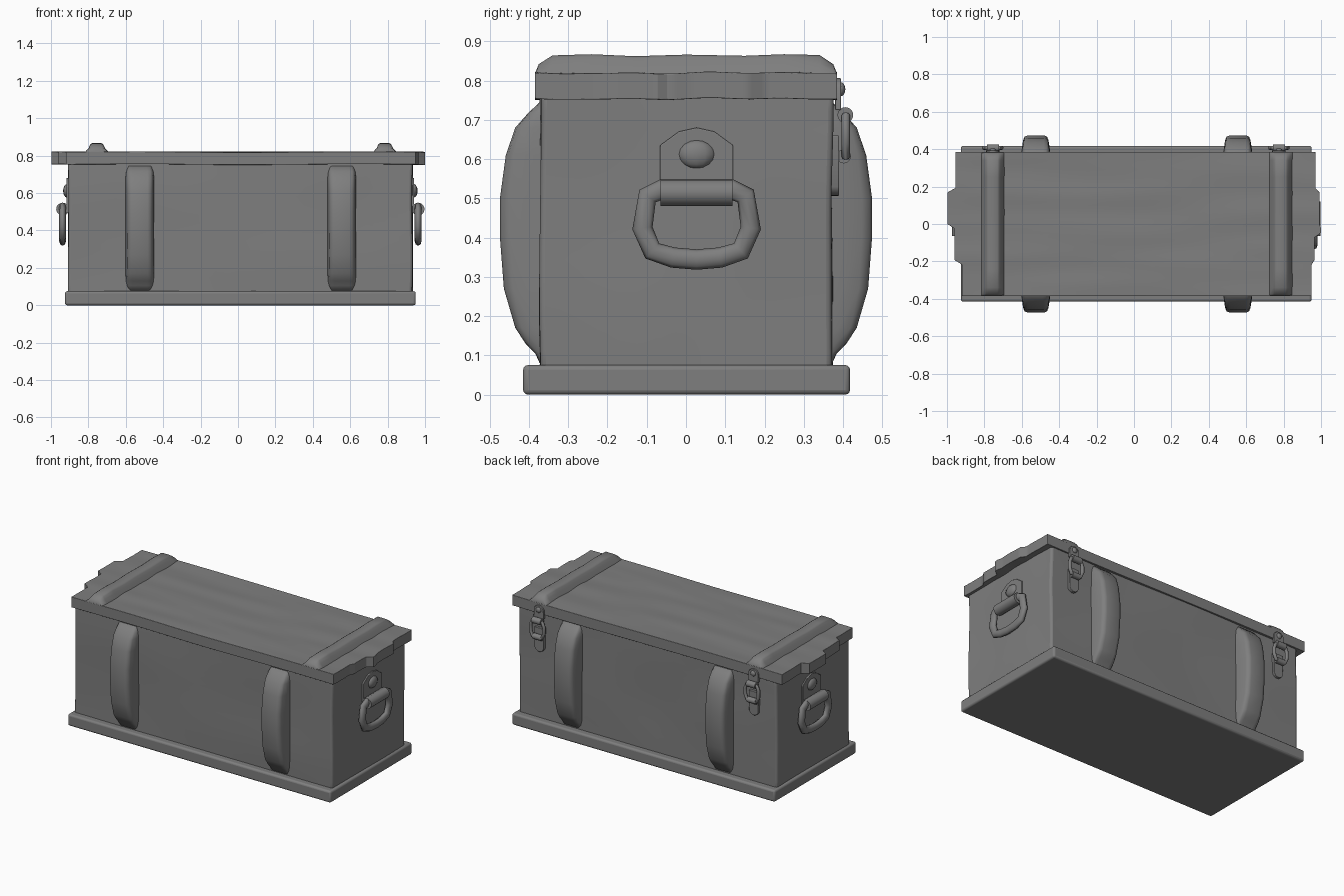
import bpy, bmesh, math
from mathutils import Vector, noise

if "Cube" in bpy.data.objects:
    bpy.data.objects.remove(bpy.data.objects["Cube"], do_unlink=True)

GREY = (0.21, 0.21, 0.21, 1)
mat = bpy.data.materials.new("plain grey")
mat.use_nodes = True
mat.diffuse_color = GREY
mat.node_tree.nodes["Principled BSDF"].inputs["Base Color"].default_value = GREY


def finish(ob, bevel=0, angle=40):
    """Give an object its material, soft edges and smooth shading."""
    ob.data.materials.clear()
    ob.data.materials.append(mat)
    if bevel:
        mod = ob.modifiers.new("soft edges", "BEVEL")
        mod.width, mod.segments = bevel, 3
        mod.limit_method, mod.angle_limit = "ANGLE", math.radians(50)
    bpy.ops.object.select_all(action="DESELECT")
    ob.select_set(True)
    bpy.context.view_layer.objects.active = ob
    bpy.ops.object.shade_smooth_by_angle(angle=math.radians(angle))
    return ob


def from_bmesh(name, bm, bevel=0, angle=40):
    bmesh.ops.recalc_face_normals(bm, faces=bm.faces)
    me = bpy.data.meshes.new(name)
    bm.to_mesh(me)
    bm.free()
    ob = bpy.data.objects.new(name, me)
    bpy.context.collection.objects.link(ob)
    return finish(ob, bevel, angle)


def box(name, lo, hi, bevel=0, cuts=0, warp=None):
    lo, hi = Vector(lo), Vector(hi)
    bm = bmesh.new()
    bmesh.ops.create_cube(bm, size=1)
    if cuts:
        bmesh.ops.subdivide_edges(bm, edges=bm.edges[:], cuts=cuts, use_grid_fill=True)
    for v in bm.verts:
        v.co = (lo + hi) / 2 + v.co * (hi - lo)
    if warp:
        for v in bm.verts:
            v.co = warp(v.co.copy())
    return from_bmesh(name, bm, bevel, 60)


def loft(name, rings, angle=50):
    """Skin a row of closed sections and cap both ends."""
    bm = bmesh.new()
    rows = [[bm.verts.new(p) for p in ring] for ring in rings]
    n = len(rows[0])
    for a, b in zip(rows, rows[1:]):
        for i in range(n):
            j = (i + 1) % n
            bm.faces.new((a[i], a[j], b[j], b[i]))
    bm.faces.new(rows[0])
    bm.faces.new(rows[-1])
    return from_bmesh(name, bm, 0, angle)


def plate(name, pts, place, depth, bevel=0.003):
    """Extrude a flat outline; place maps (u, v, w) to space."""
    bm = bmesh.new()
    rows = [[bm.verts.new(place(u, v, w)) for u, v in pts] for w in (0, depth)]
    for i in range(len(pts)):
        j = (i + 1) % len(pts)
        bm.faces.new((rows[0][i], rows[0][j], rows[1][j], rows[1][i]))
    for r in rows:
        bm.faces.new(r)
    return from_bmesh(name, bm, bevel)


def cylinder(name, loc, radius, length, axis):
    rot = {"X": (0, math.pi / 2, 0), "Y": (math.pi / 2, 0, 0)}[axis]
    bpy.ops.mesh.primitive_cylinder_add(vertices=20, radius=radius, depth=length,
                                        location=loc, rotation=rot)
    ob = bpy.context.object
    ob.name = name
    return finish(ob)


def stud(name, loc, scale):
    bpy.ops.mesh.primitive_uv_sphere_add(segments=12, ring_count=8, radius=1,
                                         location=loc, scale=scale)
    ob = bpy.context.object
    ob.name = name
    return finish(ob)


def rod_loop(name, pts, radius, loc, scale=(1, 1, 1)):
    cu = bpy.data.curves.new(name, "CURVE")
    cu.dimensions = "3D"
    cu.bevel_depth, cu.bevel_resolution = radius, 2
    sp = cu.splines.new("POLY")
    sp.points.add(len(pts) - 1)
    for p, co in zip(sp.points, pts):
        p.co = (*co, 1)
    sp.use_cyclic_u = True
    ob = bpy.data.objects.new(name, cu)
    bpy.context.collection.objects.link(ob)
    ob.location, ob.scale = loc, scale
    bpy.ops.object.select_all(action="DESELECT")
    ob.select_set(True)
    bpy.context.view_layer.objects.active = ob
    bpy.ops.object.convert(target="MESH")
    return finish(bpy.context.object, 0, 60)


# Worn wood: soft waves on the body, uneven plank ends on the lid
def worn(p):
    d = noise.noise_vector(Vector((p.x * 2, p.y * 3, p.z * 3)))
    return p + Vector((d.x * 0.006, d.y * 0.006, 0))


PLANKS = {-1: (0.92, 0.96, 0.998, 0.955), 1: (0.95, 0.965, 0.992, 0.97)}


def ragged(p):
    side = 1 if p.x > 0 else -1
    row = min(3, max(0, int((p.y + 0.4) / 0.195)))
    end = PLANKS[side][row]
    if side > 0 and -0.07 < p.y < 0.0:
        end = 1.0
    over = abs(p.x) - 0.85
    if over > 0:
        p.x = side * (0.85 + over * (end - 0.85) / 0.15)
    p.z += 0.005 * noise.noise(Vector((p.x * 1.5, p.y * 9, 2)))
    return p


# Box
box("base_board", (-0.925, -0.415, 0), (0.95, 0.418, 0.075), 0.012)
box("body", (-0.908, -0.371, 0.06), (0.932, 0.373, 0.77), 0.014, 14, worn)
box("lid", (-1, -0.385, 0.753), (1, 0.385, 0.82), 0.014, 31, ragged)

# Lid battens: tapered ridges running front to back
for side, cx in (("right", -0.755), ("left", 0.785)):
    rings = []
    for y, h in ((-0.384, 0.0), (-0.375, 0.022), (-0.34, 0.044), (-0.24, 0.047),
                 (-0.13, 0.042), (0, 0.046), (0.15, 0.043), (0.25, 0.047),
                 (0.34, 0.045), (0.375, 0.022), (0.384, 0.0)):
        outline = ((-0.065, -0.012), (-0.06, 0.002), (-0.043, 0.012 + 0.2 * h),
                   (-0.035, 0.85 * h), (-0.025, h))
        half = [(x, min(z, h)) for x, z in outline]
        ring = half + [(-x, z) for x, z in reversed(half)]
        rings.append([(cx + x, y, 0.82 + z) for x, z in ring])
    loft(side + "_lid_batten", rings, 60)

# Bulging straps on the front and back walls: (height, depth, width factor)
STRAP = ((0.08, 0.004, 0.75), (0.105, 0.015, 0.9), (0.13, 0.04, 0.97), (0.17, 0.066, 1),
         (0.27, 0.095, 1), (0.4, 0.105, 1), (0.5, 0.105, 1), (0.61, 0.09, 1),
         (0.68, 0.066, 1), (0.715, 0.035, 0.95), (0.745, 0.004, 0.8))
for side, cx in (("right", -0.525), ("left", 0.555)):
    for face, s in (("front", -1), ("back", 1)):
        rings = []
        for z, d, w in STRAP:
            half = [(0.078, -0.02), (0.075, 0.3 * d), (0.068, 0.75 * d),
                    (0.06, 0.94 * d), (0.042, d)]
            ring = half + [(-x, y) for x, y in reversed(half)]
            rings.append([(cx + x * w, s * (0.369 + y), z) for x, y in ring])
        loft(f"{face}_{side}_strap", rings, 70)

# Carrying handles on both ends
HANDLE = ((-0.085, 0.01), (-0.125, -0.008), (-0.138, -0.09), (-0.113, -0.148),
          (-0.06, -0.165), (0, -0.17), (0.06, -0.165), (0.113, -0.148),
          (0.138, -0.09), (0.125, -0.008), (0.085, 0.01))
HANGER = ((-0.093, -0.02), (0.093, -0.02), (0.093, 0.12), (0.045, 0.155),
          (0, 0.165), (-0.045, 0.155), (-0.093, 0.12))
CY = 0.027
for side, s, wall in (("right", -1, 0.905), ("left", 1, 0.93)):
    plate(side + "_handle_plate", HANGER,
          lambda u, v, w: (s * (wall - 0.006 + w), CY + u, 0.515 + v), 0.018)
    stud(side + "_handle_rivet", (s * (wall + 0.01), CY, 0.612), (0.02, 0.046, 0.036))
    cylinder(side + "_handle_barrel", (s * (wall + 0.033), CY, 0.514), 0.034, 0.184, "Y")
    rod_loop(side + "_handle_ring", [(0, u, v) for u, v in HANDLE], 0.026,
             (s * (wall + 0.033), CY, 0.514), (0.72, 1, 1))

# Latches on the back, hanging from the lid
LOOP = ((-0.036, 0.05), (0.036, 0.05), (0.047, 0.02), (0.047, -0.02),
        (0.033, -0.053), (-0.033, -0.053), (-0.047, -0.02), (-0.047, 0.02))


def rounded_tab(half_width, straight, turn):
    arc = [(half_width * math.cos(a), turn * (straight + half_width * math.sin(a)))
           for a in [math.pi * i / 10 for i in range(11)]]
    return [(half_width, 0)] + arc[1:-1] + [(-half_width, 0)]


for side, cx in (("right", -0.755), ("left", 0.775)):
    plate(side + "_latch_plate", rounded_tab(0.036, 0.045, 1),
          lambda u, v, w: (cx + u, 0.38 + w, 0.725 + v), 0.015)
    stud(side + "_latch_rivet", (cx, 0.394, 0.778), (0.018, 0.012, 0.018))
    cylinder(side + "_latch_hinge", (cx, 0.406, 0.712), 0.02, 0.064, "X")
    rod_loop(side + "_latch_loop", [(u, 0, v) for u, v in LOOP], 0.011,
             (cx, 0.407, 0.66))
    cylinder(side + "_latch_hook", (cx, 0.402, 0.607), 0.018, 0.06, "X")
    plate(side + "_latch_tongue", rounded_tab(0.034, 0.12, -1),
          lambda u, v, w: (cx + u, 0.368 + w, 0.66 + v), 0.022)
